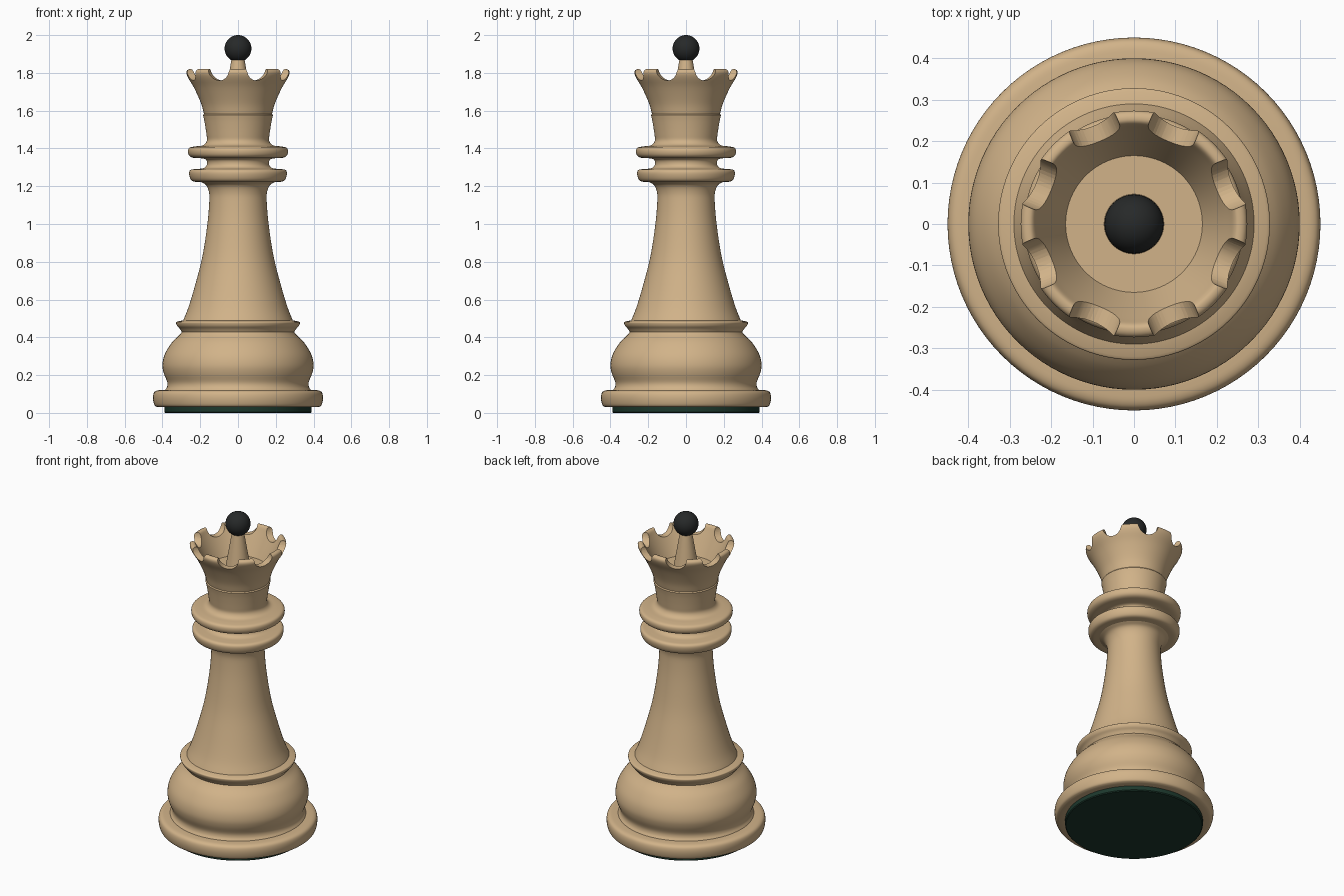
import bpy, bmesh
from math import pi, cos, sin, radians
from mathutils import Vector, Matrix

if "Cube" in bpy.data.objects:
    bpy.data.objects.remove(bpy.data.objects["Cube"])

SEGS = 96


def material(name, rgb):
    m = bpy.data.materials.new(name)
    m.diffuse_color = (*rgb, 1)
    m.use_nodes = True
    m.node_tree.nodes["Principled BSDF"].inputs["Base Color"].default_value = m.diffuse_color
    return m


wood = material("pale_wood", (0.64, 0.45, 0.25))
ebony = material("black_lacquer", (0.02, 0.022, 0.022))
felt = material("green_felt", (0.012, 0.04, 0.026))


def smooth_run(pts, steps=4):
    """Catmull-Rom curve through one run of (radius, z) points."""
    p = [Vector(q) for q in pts]
    if len(p) < 3:
        return p
    p = [2 * p[0] - p[1]] + p + [2 * p[-1] - p[-2]]
    out = []
    for a, b, c, d in zip(p, p[1:], p[2:], p[3:]):
        for i in range(steps):
            t = i / steps
            out.append(0.5 * (2 * b + (c - a) * t + (2 * a - 5 * b + 4 * c - d) * t**2
                              + (3 * b - a - 3 * c + d) * t**3))
    return out + [p[-2]]


def finish(name, bm, mat):
    me = bpy.data.meshes.new(name)
    bm.to_mesh(me)
    bm.free()
    ob = bpy.data.objects.new(name, me)
    bpy.context.collection.objects.link(ob)
    me.materials.append(mat)
    return ob


def shade(ob, angle=35):
    bpy.ops.object.select_all(action='DESELECT')
    ob.select_set(True)
    bpy.context.view_layer.objects.active = ob
    bpy.ops.object.shade_smooth_by_angle(angle=radians(angle))


def lathe(name, runs, mat):
    """Turn smooth runs, joined at crisp corners, around z."""
    prof = [q for run in runs for q in smooth_run(run)]
    bm = bmesh.new()
    rings = []
    for r, z in prof:
        n = 1 if r < 1e-5 else SEGS
        rings.append([bm.verts.new((r * cos(2 * pi * i / SEGS), r * sin(2 * pi * i / SEGS), z))
                      for i in range(n)])
    for a, b in zip(rings, rings[1:]):
        for i in range(SEGS):
            j = (i + 1) % SEGS
            quad = [a[i % len(a)], a[j % len(a)], b[j % len(b)], b[i % len(b)]]
            quad = list(dict.fromkeys(quad))
            if len(quad) > 2:
                bm.faces.new(quad)
    bmesh.ops.remove_doubles(bm, verts=bm.verts, dist=1e-5)
    ob = finish(name, bm, mat)
    shade(ob)
    return ob


# felt pad under the foot
lathe("felt_pad", [[(0, 0), (0.385, 0)], [(0.39, 0.005), (0.39, 0.03)]], felt)

# foot disc with rounded rim
lathe("foot", [[(0.385, 0.03), (0.425, 0.03)],
               [(0.425, 0.03), (0.442, 0.04), (0.45, 0.075), (0.446, 0.105), (0.43, 0.118), (0.40, 0.122)],
               [(0.40, 0.122), (0.385, 0.122)]], wood)

# bulging belly and the flared lip above it
lathe("belly", [[(0.385, 0.122), (0.375, 0.14), (0.375, 0.165), (0.393, 0.21), (0.40, 0.255),
                 (0.388, 0.31), (0.352, 0.37), (0.312, 0.41), (0.297, 0.428)],
                [(0.297, 0.428), (0.308, 0.445), (0.322, 0.46), (0.328, 0.478), (0.32, 0.484)],
                [(0.32, 0.484), (0.29, 0.49)]], wood)

# tapering stem
lathe("stem", [[(0.29, 0.49), (0.262, 0.56), (0.226, 0.68), (0.188, 0.83), (0.162, 1.0),
                (0.152, 1.12), (0.154, 1.17), (0.168, 1.205), (0.195, 1.222)]], wood)

# double collar and neck
lathe("collar", [[(0.195, 1.222), (0.235, 1.225), (0.252, 1.24), (0.259, 1.27), (0.25, 1.287),
                  (0.22, 1.291), (0.185, 1.295), (0.166, 1.31), (0.166, 1.335), (0.185, 1.347),
                  (0.235, 1.35), (0.258, 1.362), (0.265, 1.385), (0.257, 1.404), (0.225, 1.411),
                  (0.185, 1.417), (0.165, 1.44), (0.167, 1.475), (0.177, 1.54), (0.185, 1.577)]], wood)

# hollow crown with central spike
crown = lathe("crown", [[(0, 1.577), (0.185, 1.577)],
                        [(0.185, 1.577), (0.18, 1.583)],
                        [(0.18, 1.583), (0.196, 1.64), (0.232, 1.72), (0.262, 1.77), (0.273, 1.797),
                         (0.27, 1.813), (0.257, 1.82), (0.243, 1.815), (0.228, 1.785), (0.195, 1.715), (0.165, 1.65)],
                        [(0.165, 1.65), (0.072, 1.65)],
                        [(0.072, 1.65), (0.034, 1.875)],
                        [(0.034, 1.875), (0, 1.875)]], wood)

# eight scalloped notches cut through the rim
bm = bmesh.new()
for k in range(8):
    a = radians(22.5 + 45 * k)
    mat = (Matrix.Rotation(a, 4, 'Z') @ Matrix.Translation((0.25, 0, 1.82))
           @ Matrix.Rotation(pi / 2, 4, 'Y'))
    bmesh.ops.create_cone(bm, cap_ends=True, segments=40, radius1=0.06, radius2=0.06,
                          depth=0.16, matrix=mat)
cutter = finish("notch_cutter", bm, wood)
cutter.hide_render = True
mod = crown.modifiers.new("notches", 'BOOLEAN')
mod.operation, mod.solver, mod.object = 'DIFFERENCE', 'EXACT', cutter
bpy.context.view_layer.objects.active = crown
bpy.ops.object.modifier_apply(modifier=mod.name)
bpy.data.objects.remove(cutter)
shade(crown)

# black ball on top
bm = bmesh.new()
bmesh.ops.create_uvsphere(bm, u_segments=48, v_segments=24, radius=0.071,
                          matrix=Matrix.Translation((0, 0, 1.929)))
shade(finish("ball_finial", bm, ebony))
